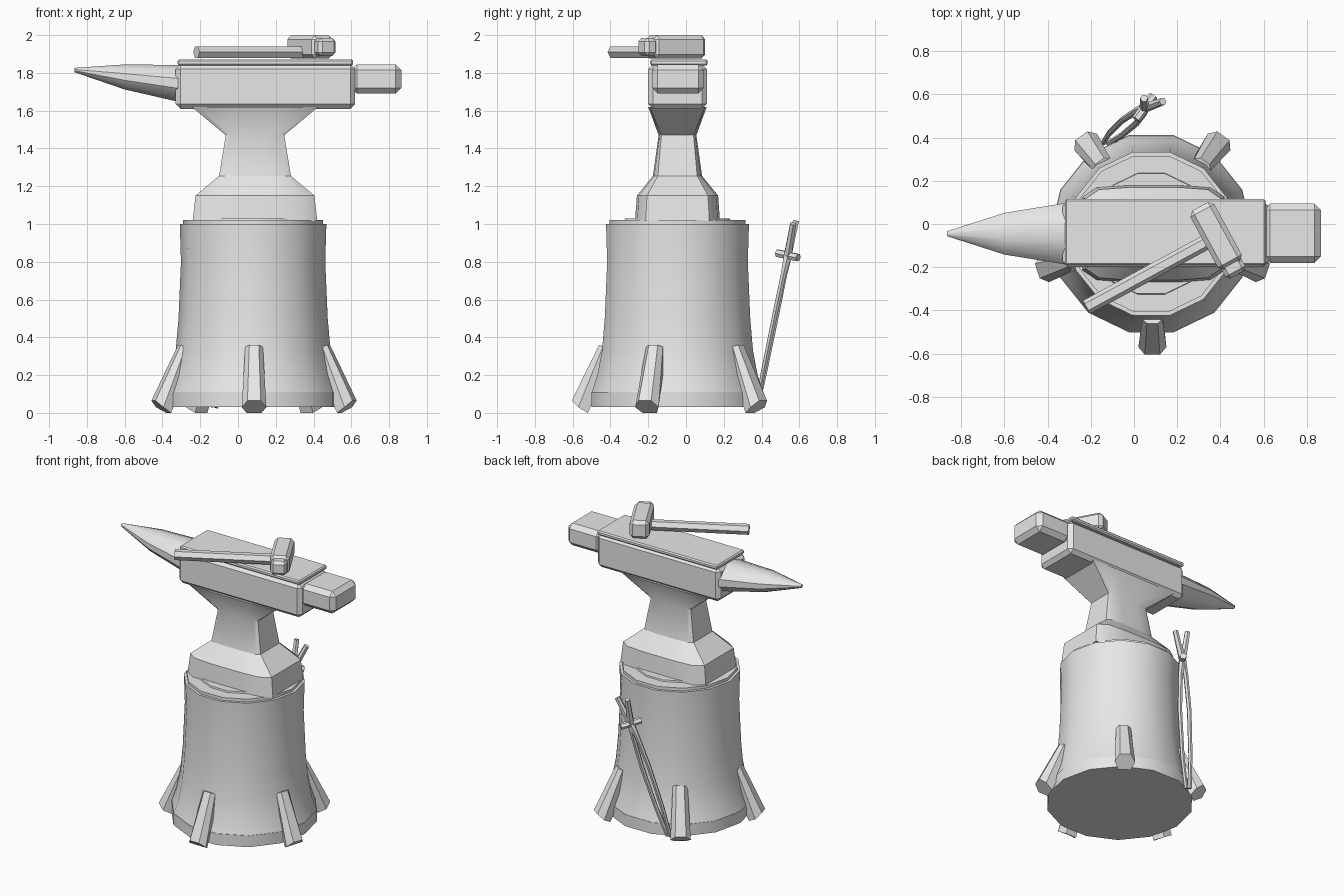
import bpy, bmesh, math
from mathutils import Vector, Matrix

cube = bpy.data.objects.get("Cube")
if cube:
    bpy.data.objects.remove(cube, do_unlink=True)

CX, CY = 0.08, -0.045
grey = bpy.data.materials.new("plain_grey")
grey.use_nodes = True
grey.diffuse_color = (0.8, 0.8, 0.8, 1)
grey.node_tree.nodes["Principled BSDF"].inputs["Base Color"].default_value = (0.8, 0.8, 0.8, 1)
parts = []


def finish(name, bm):
    bmesh.ops.recalc_face_normals(bm, faces=bm.faces)
    mesh = bpy.data.meshes.new(name)
    bm.to_mesh(mesh)
    bm.free()
    mesh.materials.append(grey)
    ob = bpy.data.objects.new(name, mesh)
    bpy.context.collection.objects.link(ob)
    parts.append(ob)
    return ob


def loft(name, rings):
    """Skin a list of equal-length closed rings and cap both ends."""
    bm = bmesh.new()
    rows = [[bm.verts.new(p) for p in ring] for ring in rings]
    n = len(rows[0])
    for a, b in zip(rows, rows[1:]):
        for i in range(n):
            j = (i + 1) % n
            bm.faces.new((a[i], a[j], b[j], b[i]))
    bm.faces.new(rows[0])
    bm.faces.new(rows[-1])
    return finish(name, bm)


def box(name, low, high, bevel, turn=0.0, origin=(0, 0, 0)):
    """Chamfered box between two corners, turned about z, then moved."""
    low, high = Vector(low), Vector(high)
    bm = bmesh.new()
    size = high - low
    bmesh.ops.create_cube(bm, size=1, matrix=Matrix.Translation((low + high) / 2) @ Matrix.Diagonal((*size, 1)))
    bmesh.ops.bevel(bm, geom=bm.edges[:], offset=bevel, segments=1, affect='EDGES')
    bm.transform(Matrix.Translation(origin) @ Matrix.Rotation(turn, 4, 'Z'))
    return finish(name, bm)


def rod(name, points, radii, sides=6):
    """Faceted tube through points with a radius at each."""
    pts = [Vector(p) for p in points]
    rings = []
    for i, p in enumerate(pts):
        d = (pts[min(i + 1, len(pts) - 1)] - pts[max(i - 1, 0)]).normalized()
        up = Vector((0, 0, 1)) if abs(d.z) < 0.8 else Vector((0, 1, 0))
        u = d.cross(up).normalized()
        v = d.cross(u)
        rings.append([p + radii[i] * (u * math.cos(a) + v * math.sin(a))
                      for a in (2 * math.pi * k / sides for k in range(sides))])
    return loft(name, rings)


def circle(r, z, n=14):
    return [(CX + r * math.cos(2 * math.pi * k / n), CY + r * math.sin(2 * math.pi * k / n), z)
            for k in range(n)]


# Stump: flared block, bottom band and raised top discs
loft("stump", [circle(r, z) for r, z in
               ((0.465, 0.11), (0.435, 0.2), (0.41, 0.33), (0.395, 0.5), (0.382, 0.8), (0.388, 1.0))])
loft("stump_foot_band", [circle(0.468, 0.03), circle(0.468, 0.11)])
loft("stump_top", [circle(0.37, 0.99), circle(0.37, 1.02)])
loft("stump_top_ring", [circle(0.29, 1.01), circle(0.285, 1.03)])

# Five splayed legs, each a tapered chamfered wedge
for k in range(5):
    a = math.radians(-90 + 72 * k)
    out, side = Vector((math.cos(a), math.sin(a), 0)), Vector((-math.sin(a), math.cos(a), 0))

    def section(half):
        ring = [(t, r, z) for t, r, z in half] + [(-t, r, z) for t, r, z in reversed(half)]
        return [Vector((CX + 0.005, CY, z)) + out * r + side * t for t, r, z in ring]

    loft("leg_%d" % (k + 1), [
        section([(0.035, 0.56, 0.065), (0.065, 0.525, 0.03), (0.04, 0.475, 0.0)]),
        section([(0.025, 0.415, 0.36), (0.047, 0.395, 0.35), (0.045, 0.33, 0.33)])])


# Anvil foot, waist and flared neck
def plan(z, hx, hy, end, corner):
    quarter = [(hx, hy * end), (hx * corner, hy * 0.95), (hx * corner * 0.45, hy)]
    half = quarter + [(-x, y) for x, y in reversed(quarter)]
    full = half + [(-x, -y) for x, y in half]
    return [(0.09 + x, CY + y, z) for x, y in full]


loft("anvil_body", [
    plan(1.015, 0.33, 0.225, 0.75, 0.8),
    plan(1.15, 0.315, 0.215, 0.75, 0.8),
    plan(1.255, 0.19, 0.13, 0.8, 0.85),
    plan(1.47, 0.155, 0.1, 0.85, 0.85),
    plan(1.62, 0.335, 0.155, 0.95, 0.9)])

# Anvil head, face plate and heel
box("anvil_head", (-0.33, -0.2, 1.61), (0.62, 0.11, 1.845), 0.025)
box("anvil_face_plate", (-0.32, -0.19, 1.84), (0.61, 0.115, 1.87), 0.008)
box("heel", (0.6, -0.18, 1.69), (0.865, 0.095, 1.845), 0.03)


# Horn: flat-topped taper drawn out to a point
def horn_ring(x, hy, low, high):
    mid, hz = (low + high) / 2, (high - low) / 2
    return [(x, CY + hy * math.cos(math.tau * (k + 0.5) / 12), mid + hz * math.sin(math.tau * (k + 0.5) / 12))
            for k in range(12)]


loft("horn", [horn_ring(-0.3, 0.15, 1.64, 1.845), horn_ring(-0.6, 0.1, 1.71, 1.847),
              horn_ring(-0.865, 0.012, 1.803, 1.827)])

# Hammer lying on the face
turn = math.radians(28.5)
spot = (0.38, -0.055, 0)
rod("hammer_handle", [(-0.22, -0.385, 1.91), (0.36, -0.07, 1.91)], [0.035, 0.035])
box("hammer_head", (-0.063, -0.155, 1.875), (0.063, 0.155, 2.0), 0.022, turn, spot)
box("hammer_face", (-0.052, -0.205, 1.89), (0.052, -0.13, 1.985), 0.018, turn, spot)

# Tongs leaning on the back: two bowed reins, crossing jaws and a rivet
foot, top = Vector((-0.13, 0.375, 0.03)), Vector((0.09, 0.575, 1.01))
spread = Vector((0.85, -0.15, -0.16)).normalized()
bow = [(0.0, 0.012), (0.2, 0.03), (0.5, 0.035), (0.72, 0.02), (0.82, 0.0), (0.9, -0.022), (1.0, -0.045)]
for name, s in (("left", 1), ("right", -1)):
    rod("tongs_" + name, [foot.lerp(top, t) + spread * (w * s) for t, w in bow],
        [0.013, 0.014, 0.015, 0.016, 0.024, 0.02, 0.018])
pivot = foot.lerp(top, 0.82)
arm = Vector((0.04, 0.055, -0.012))
rod("tongs_rivet", [pivot - arm, pivot + arm], [0.022, 0.022])

# Smooth shading with sharp edges kept
bpy.ops.object.select_all(action='DESELECT')
for ob in parts:
    ob.select_set(True)
bpy.context.view_layer.objects.active = parts[0]
bpy.ops.object.shade_smooth_by_angle(angle=math.radians(30))
